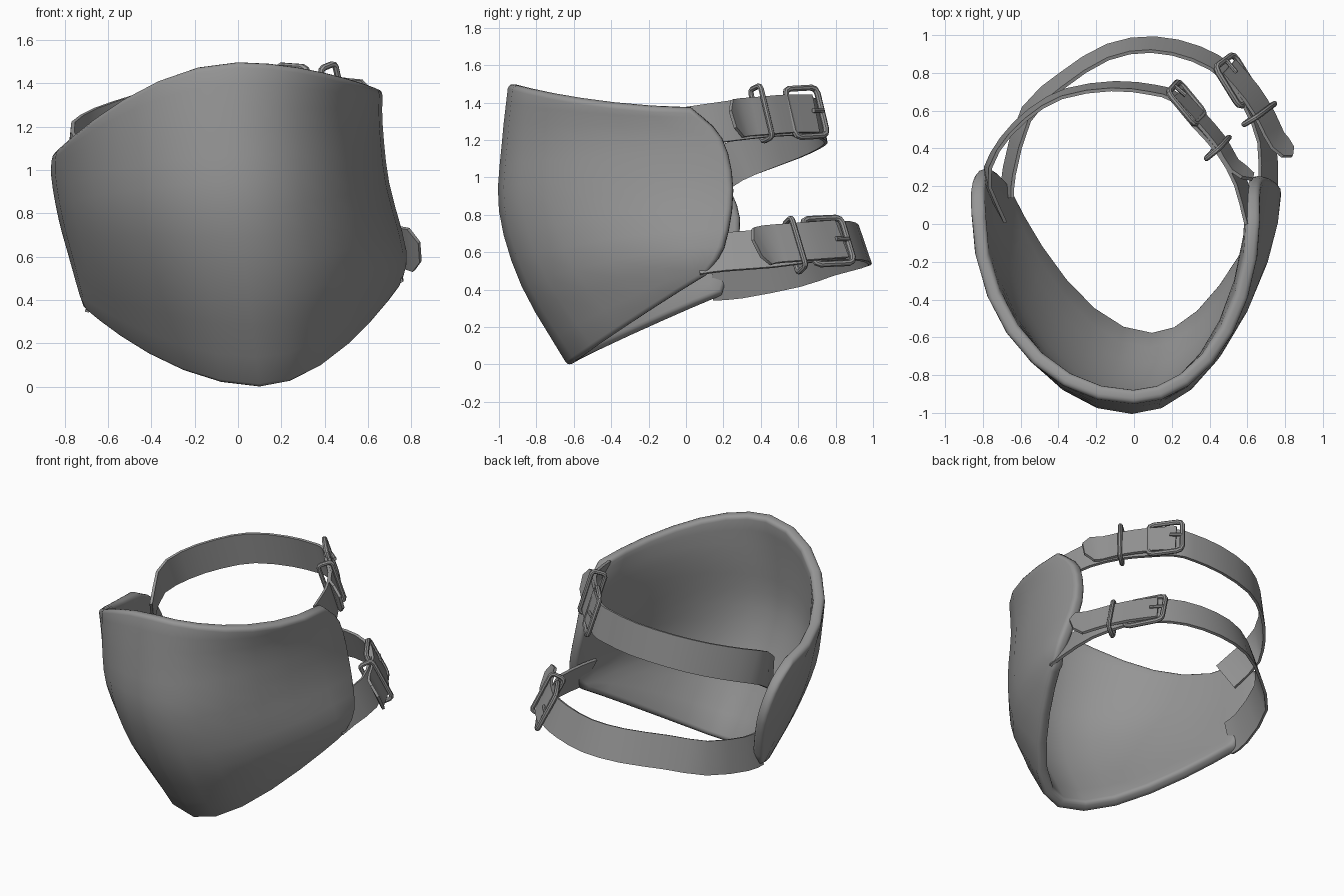
import bpy, math
from mathutils import Vector

cube = bpy.data.objects.get("Cube")
if cube:
    bpy.data.objects.remove(cube, do_unlink=True)

grey = bpy.data.materials.new("plain grey")
grey.use_nodes = True
grey.diffuse_color = (0.3, 0.3, 0.3, 1)
grey.node_tree.nodes["Principled BSDF"].inputs["Base Color"].default_value = (0.3, 0.3, 0.3, 1)


def finish(obj, angle=40):
    """Turn the part into a plain mesh, colour it and smooth it."""
    bpy.ops.object.select_all(action="DESELECT")
    obj.select_set(True)
    bpy.context.view_layer.objects.active = obj
    bpy.ops.object.convert(target="MESH")
    obj = bpy.context.object
    obj.data.materials.clear()
    obj.data.materials.append(grey)
    bpy.ops.object.shade_smooth_by_angle(angle=math.radians(angle))


def make_mesh(name, verts, faces):
    mesh = bpy.data.meshes.new(name)
    mesh.from_pydata(verts, [], faces)
    obj = bpy.data.objects.new(name, mesh)
    bpy.context.collection.objects.link(obj)
    return obj


def grid_faces(rows, cols):
    return [(r * cols + c, r * cols + c + 1, (r + 1) * cols + c + 1, (r + 1) * cols + c)
            for r in range(rows - 1) for c in range(cols - 1)]


def spline(points, steps):
    """Smooth path through the points."""
    p = [Vector(q) for q in points]
    p = [2 * p[0] - p[1]] + p + [2 * p[-1] - p[-2]]
    out = []
    for i in range(1, len(p) - 2):
        a, b, c, d = p[i - 1:i + 3]
        for k in range(steps):
            t = k / steps
            out.append(b + (c - a) * t / 2 + (2 * a - 5 * b + 4 * c - d) * t * t / 2
                       + (3 * b - 3 * c + d - a) * t ** 3 / 2)
    return out + [p[-2]]


# Curved shell: each row runs from the front out to the two wing edges
# (front point, wing edge at -x, wing edge at +x, blend from ellipse to parabola)
ROWS = [
    ((0.10, -0.63, -0.01), (-0.72, 0.18, 0.36), (0.76, 0.10, 0.47), 1.0),
    ((0.05, -0.88, 0.42), (-0.77, 0.25, 0.55), (0.78, 0.20, 0.63), 0.25),
    ((0.00, -1.00, 0.82), (-0.83, 0.285, 0.77), (0.70, 0.25, 0.94), 0.0),
    ((-0.02, -0.985, 1.18), (-0.865, 0.20, 0.97), (0.67, 0.19, 1.21), 0.0),
    ((0.00, -0.95, 1.50), (-0.86, 0.02, 1.08), (0.67, 0.02, 1.37), 0.0),
]
HALF = 7


def row_points(front, right, left, blend):
    front, points = Vector(front), []
    for i in range(HALF, -HALF - 1, -1):
        d = Vector(left if i > 0 else right) - front
        a = abs(i) / HALF * math.pi / 2
        side = math.sin(a)
        depth = (1 - math.cos(a)) * (1 - blend) + side ** 2 * blend
        points.append(front + Vector((d.x * side, d.y * depth, d.z * side ** 1.9)))
    return points


rows = [row_points(*r) for r in ROWS]
columns = [spline(col, 3) for col in zip(*rows)]
height = len(columns[0])
shell = make_mesh("shell", [v for col in columns for v in col],
                  grid_faces(len(columns), height))
solid = shell.modifiers.new("thickness", "SOLIDIFY")
solid.thickness, solid.offset = 0.075, -1
bevel = shell.modifiers.new("rounded rim", "BEVEL")
bevel.width, bevel.segments = 0.03, 3
bevel.limit_method, bevel.angle_limit = "ANGLE", math.radians(55)
finish(shell, 60)


def frame(path, i, lean):
    """Along, up and outward directions of a strap at one path point."""
    along = (path[min(i + 1, len(path) - 1)] - path[max(i - 1, 0)]).normalized()
    out = along.cross(Vector((0, 0, 1))).normalized()
    if out.dot(path[i] - Vector((0, 0.1, path[i].z))) < 0:
        out = -out
    up = Vector((0, 0, 1)) - out * lean
    up = (up - along * up.dot(along)).normalized()
    out = (out - up * out.dot(up) - along * out.dot(along)).normalized()
    return along, up, out


def strap(name, points, width, lean_start, lean_end, pointed=False):
    path = spline(points, 2)
    last = len(path) - 1
    verts = []
    for i, p in enumerate(path):
        up = frame(path, i, lean_start + (lean_end - lean_start) * i / last)[1]
        w = width / 2 * (0.45 if pointed and i == last else 1)
        verts += [p - up * w, p + up * w]
    obj = make_mesh(name, verts, grid_faces(len(path), 2))
    mod = obj.modifiers.new("thickness", "SOLIDIFY")
    mod.thickness, mod.offset = 0.018, 0
    finish(obj)


def wire(name, points, radius, cyclic=True):
    """Round bar bent through the points."""
    data = bpy.data.curves.new(name, "CURVE")
    data.dimensions = "3D"
    data.bevel_depth, data.bevel_resolution = radius, 2
    data.use_fill_caps = True
    line = data.splines.new("POLY")
    line.points.add(len(points) - 1)
    for q, p in zip(line.points, points):
        q.co = (*p, 1)
    line.use_cyclic_u = cyclic
    obj = bpy.data.objects.new(name, data)
    bpy.context.collection.objects.link(obj)
    finish(obj)


def rounded_loop(center, u, v, half_u, half_v, corner):
    points = []
    for k in range(12):
        quarter, step = divmod(k, 3)
        a = (quarter + step / 2) * math.pi / 2
        su = 1 if quarter in (0, 3) else -1
        sv = 1 if quarter in (0, 1) else -1
        points.append(center + u * (su * (half_u - corner) + corner * math.cos(a))
                      + v * (sv * (half_v - corner) + corner * math.sin(a)))
    return points


def fastening(prefix, buckle_ends, keeper_at, lean):
    """Buckle frame, prong and keeper loop lying on the strap."""
    a, b = (Vector(p) for p in buckle_ends)
    mid = (a + b) / 2
    along, up, out = frame([a, mid, b], 1, lean)
    half = (b - a).length / 2
    wire(prefix + "_buckle", rounded_loop(mid + out * 0.01, along, up, half, 0.135, 0.035), 0.017)
    wire(prefix + "_prong", [a + out * 0.02, mid + out * 0.035 - along * half * 0.3], 0.012, False)
    wire(prefix + "_keeper", rounded_loop(Vector(keeper_at) + out * 0.005, out, up,
                                          0.045, 0.145, 0.02), 0.015)


# Lower strap with its loose end and fastening
strap("lower_strap", [(-0.67, 0.14, 0.45), (-0.66, 0.28, 0.46), (-0.57, 0.58, 0.52),
                      (-0.38, 0.76, 0.58), (-0.14, 0.91, 0.62), (0.10, 0.95, 0.64),
                      (0.33, 0.90, 0.66), (0.50, 0.80, 0.66), (0.61, 0.66, 0.65),
                      (0.70, 0.45, 0.62), (0.71, 0.20, 0.60), (0.71, 0.06, 0.58)], 0.22, 0.25, 0.45)
strap("lower_strap_end", [(0.50, 0.83, 0.67), (0.62, 0.69, 0.66), (0.70, 0.56, 0.65),
                          (0.76, 0.44, 0.64), (0.84, 0.38, 0.62)], 0.22, 0.5, 0.45, pointed=True)
fastening("lower", [(0.47, 0.86, 0.66), (0.60, 0.65, 0.65)], (0.66, 0.58, 0.635), 0.5)

# Upper strap with its loose end and fastening
strap("upper_strap", [(-0.71, 0.06, 0.95), (-0.775, 0.25, 1.08), (-0.71, 0.42, 1.15),
                      (-0.56, 0.58, 1.21), (-0.37, 0.69, 1.26), (-0.11, 0.73, 1.29),
                      (0.10, 0.71, 1.31), (0.22, 0.67, 1.32), (0.33, 0.54, 1.33),
                      (0.46, 0.40, 1.32), (0.56, 0.23, 1.30), (0.62, 0.02, 1.27)], 0.22, 0.05, 0.3)
strap("upper_strap_end", [(0.23, 0.69, 1.34), (0.35, 0.56, 1.34), (0.46, 0.43, 1.33),
                          (0.53, 0.31, 1.32), (0.63, 0.25, 1.31)], 0.21, 0.3, 0.3, pointed=True)
fastening("upper", [(0.20, 0.72, 1.35), (0.34, 0.55, 1.34)], (0.44, 0.40, 1.34), 0.32)
